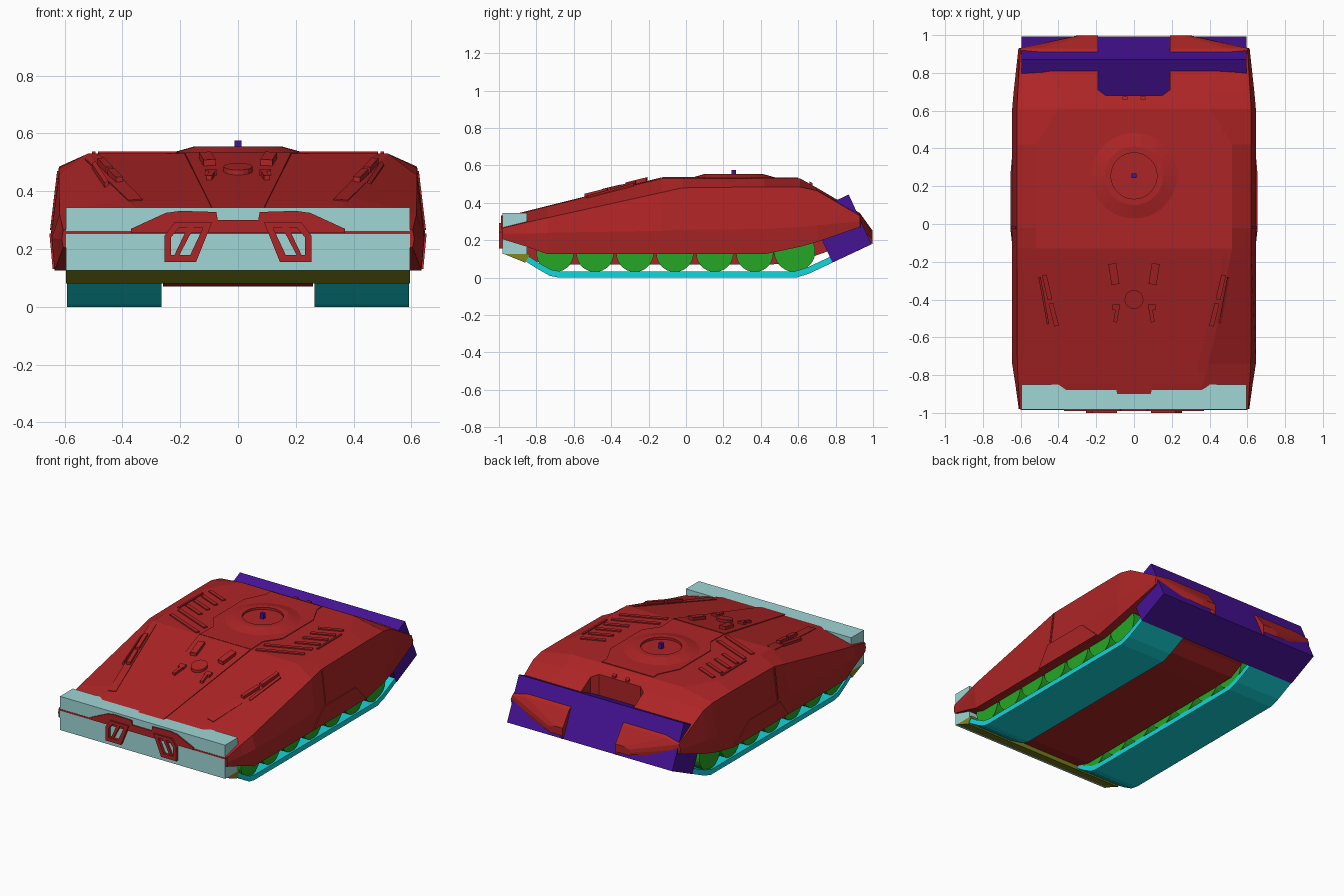
import bpy, bmesh, math
from mathutils import Vector
from mathutils.bvhtree import BVHTree


def material(name, r, g, b):
    m = bpy.data.materials.new(name)
    m.diffuse_color = (r, g, b, 1)
    return m


RED = material("hull red", 0.42, 0.018, 0.019)
PALE = material("pale teal", 0.35, 0.67, 0.67)
PURPLE = material("purple", 0.061, 0.006, 0.30)
GREEN = material("wheel green", 0.018, 0.38, 0.018)
CYAN = material("track cyan", 0.007, 0.66, 0.70)
OLIVE = material("olive", 0.22, 0.25, 0.012)


def make(name, verts, faces, mat, mirror=False):
    me = bpy.data.meshes.new(name)
    me.from_pydata([tuple(v) for v in verts], [], faces)
    bm = bmesh.new()
    bm.from_mesh(me)
    bmesh.ops.recalc_face_normals(bm, faces=bm.faces)
    bm.to_mesh(me)
    bm.free()
    me.materials.append(mat)
    ob = bpy.data.objects.new(name, me)
    bpy.context.collection.objects.link(ob)
    if mirror:
        ob.modifiers.new("mirror", 'MIRROR')
    return ob


def loft(name, rings, mat, mirror=False, closed=False):
    """Skin equal-length rings; cap the ends, or close into a loop."""
    n, k = len(rings[0]), len(rings)
    verts = [v for r in rings for v in r]
    faces = [(i * n + j, i * n + (j + 1) % n, (i + 1) % k * n + (j + 1) % n, (i + 1) % k * n + j)
             for i in range(k if closed else k - 1) for j in range(n)]
    if not closed:
        faces += [tuple(range(n)), tuple(range((k - 1) * n, k * n))]
    return make(name, verts, faces, mat, mirror)


def place(axis, p, d):
    return {'x': (d, p[0], p[1]), 'y': (p[0], d, p[1]), 'z': (p[0], p[1], d)}[axis]


def prism(name, pts, axis, a, b, mat, mirror=False):
    return loft(name, [[place(axis, p, d) for p in pts] for d in (a, b)], mat, mirror)


def circle(u, v, r, n):
    return [(u + r * math.cos(2 * math.pi * i / n), v + r * math.sin(2 * math.pi * i / n))
            for i in range(n)]


# Hull: y, floor x, floor z, then lower edge, widest line, shoulder, roof edge (x, z)
sections = [
    (-0.98, 0.26, 0.19, (0.605, 0.205), (0.61, 0.235), (0.605, 0.265), (0.34, 0.315)),
    (-0.85, 0.26, 0.10, (0.62, 0.165), (0.628, 0.235), (0.612, 0.296), (0.365, 0.352)),
    (-0.74, 0.26, 0.07, (0.635, 0.125), (0.645, 0.24), (0.618, 0.32), (0.39, 0.38)),
    (-0.13, 0.26, 0.07, (0.635, 0.125), (0.647, 0.25), (0.62, 0.455), (0.52, 0.53)),
    (-0.02, 0.26, 0.07, (0.635, 0.125), (0.647, 0.255), (0.62, 0.48), (0.52, 0.53)),
    (0.42, 0.26, 0.07, (0.635, 0.125), (0.647, 0.26), (0.62, 0.485), (0.52, 0.53)),
    (0.61, 0.26, 0.075, (0.635, 0.165), (0.645, 0.27), (0.62, 0.485), (0.40, 0.53)),
    (0.70, 0.26, 0.12, (0.63, 0.19), (0.637, 0.28), (0.615, 0.465), (0.39, 0.48)),
    (0.93, 0.26, 0.20, (0.605, 0.27), (0.612, 0.30), (0.60, 0.33), (0.50, 0.345)),
    (0.998, 0.20, 0.18, (0.28, 0.20), (0.30, 0.22), (0.29, 0.24), (0.25, 0.25)),
]
rings = []
for y, fx, fz, low, mid, sh, top in sections:
    half = [(fx, fz), (fx, low[1]), low, mid, sh, top]
    rings.append([(x, y, z) for x, z in half] + [(-x, y, z) for x, z in reversed(half)])
hull = loft("hull", rings, RED)
tree = BVHTree.FromPolygons([v.co.copy() for v in hull.data.vertices],
                            [tuple(p.vertices) for p in hull.data.polygons])

# Rear notch in the hull roof
notch = prism("notch_cutter", [(-0.15, 0.68), (0.15, 0.68), (0.19, 0.71), (0.19, 1.1),
                               (-0.19, 1.1), (-0.19, 0.71)], 'z', 0.14, 0.7, RED)
notch.hide_render = True
notch.hide_set(True)
cut = hull.modifiers.new("notch", 'BOOLEAN')
cut.object, cut.operation, cut.solver = notch, 'DIFFERENCE', 'EXACT'


def plate(name, pts, h, axis='z', mirror=True):
    """Raised plate that follows the hull surface under its outline."""
    out = Vector(place(axis, (0, 0), 1))
    base = [tree.ray_cast(Vector(place(axis, p, 2)), -out)[0] for p in pts]
    return loft(name, [[b - out * 0.02 for b in base], [b + out * h for b in base]], RED, mirror)


def bar(name, a, b, w, h, axis='z'):
    a, b = Vector(a), Vector(b)
    s = Vector((a.y - b.y, b.x - a.x)).normalized() * w / 2
    return plate(name, [a - s, b - s, b + s, a + s], h, axis)


# Roof panels
plate("front_deck_panel", [(-0.09, -0.9), (0.09, -0.9), (0.185, -0.135), (-0.185, -0.135)],
      0.006, mirror=False)
half = [(0.185, -0.13), (0.18, 0.0), (0.25, 0.1), (0.25, 0.42), (0.185, 0.55), (0.185, 0.6)]
plate("roof_panel", half + [(-x, y) for x, y in reversed(half)], 0.004, mirror=False)

# Hatch ring with sunken centre and a small stud
loft("hatch_ring", [[(x, y, z) for x, y in circle(0, 0.255, r, 32)] for r, z in
                    ((0.23, 0.52), (0.23, 0.533), (0.155, 0.554), (0.122, 0.554),
                     (0.122, 0.54))], RED)
prism("sight_stud", [(-0.012, 0.243), (0.012, 0.243), (0.012, 0.267), (-0.012, 0.267)],
      'z', 0.53, 0.575, PURPLE)

# Engine grille bars
for i in range(6):
    y = 0.40 - 0.08 * i
    inner = 0.34 if i < 4 else 0.21
    bar("grille_bar", (0.48, y), (inner, y - (0.48 - inner) * 0.42), 0.024, 0.007)
bar("side_rail", (0.5, 0.1), (0.5, 0.35), 0.012, 0.007)

# Front deck fittings
bar("slope_channel", (0.505, -0.16), (0.355, -0.79), 0.05, 0.004)
bar("slope_handle", (0.475, -0.27), (0.445, -0.40), 0.025, 0.02)
bar("slope_handle", (0.44, -0.42), (0.41, -0.54), 0.025, 0.02)
bar("slope_hinge", (0.50, -0.28), (0.455, -0.53), 0.012, 0.016)
bar("vision_block", (0.115, -0.21), (0.098, -0.32), 0.042, 0.026)
bar("deck_latch", (0.085, -0.43), (0.10, -0.52), 0.02, 0.02)
bar("latch_head", (0.075, -0.44), (0.115, -0.44), 0.03, 0.02)
plate("driver_hatch", circle(0, -0.40, 0.05, 16), 0.022, mirror=False)
plate("notch_tooth", [(0.035, 0.66), (0.06, 0.66), (0.06, 0.675), (0.035, 0.675)], 0.012)

# Side panel lines and skirt plate
bar("side_seam", (-0.02, 0.265), (-0.02, 0.47), 0.012, 0.005, 'x')
plate("skirt_plate", [(-0.14, 0.13), (0.41, 0.13), (0.28, 0.253), (-0.04, 0.253)], 0.006, 'x')

# Pale front block with olive lower lip
prism("front_block", [(-0.97, 0.125), (-0.85, 0.125), (-0.85, 0.344), (-0.97, 0.344)],
      'x', -0.595, 0.595, PALE)
prism("front_lip", [(-0.97, 0.125), (-0.83, 0.125), (-0.86, 0.08)], 'x', -0.595, 0.595, OLIVE)

# Nose trim: thin edge strip and raised centre brow with a pale gap
prism("nose_strip", [(-0.6, 0.252), (0.6, 0.252), (0.6, 0.262), (-0.6, 0.262)],
      'y', -0.984, -0.96, RED)
# (hull nose is hidden behind these pale face panels)
prism("upper_face", [(-0.595, 0.262), (0.595, 0.262), (0.595, 0.344), (-0.595, 0.344)],
      'y', -0.982, -0.96, PALE)
prism("lower_face", [(-0.595, 0.125), (0.595, 0.125), (0.595, 0.252), (-0.595, 0.252)],
      'y', -0.982, -0.96, PALE)
prism("nose_brow", [(0, 0.256), (0.37, 0.256), (0.37, 0.27), (0.25, 0.325), (0.2, 0.332),
                    (0.075, 0.328), (0.07, 0.30), (0, 0.30)], 'y', -0.99, -0.96, RED, True)

# Tow frames
outer = [(0.145, 0.155), (0.255, 0.155), (0.255, 0.245), (0.22, 0.292), (0.09, 0.292)]
inner = [(0.165, 0.18), (0.232, 0.18), (0.232, 0.24), (0.205, 0.272), (0.122, 0.272)]
loft("tow_frame", [[(x, y, z) for x, z in loop] for loop, y in
                   ((outer, -0.97), (outer, -1.0), (inner, -1.0), (inner, -0.97))],
     RED, True, closed=True)
prism("tow_frame_brace", [(0.205, 0.175), (0.222, 0.175), (0.172, 0.28), (0.15, 0.28)],
      'y', -0.995, -0.97, RED, True)

# Tilted purple rear block
prism("rear_block", [(0.783, 0.08), (0.992, 0.178), (0.87, 0.444), (0.66, 0.346)],
      'x', -0.595, 0.595, PURPLE)

# Tracks: open bands under the wheels
outer = [(-0.90, 0.115), (-0.80, 0.05), (-0.73, 0.01), (-0.68, 0), (0.59, 0),
         (0.66, 0.022), (0.82, 0.098)]
inner = [(0.80, 0.125), (0.65, 0.055), (0.58, 0.033), (-0.67, 0.033),
         (-0.72, 0.042), (-0.79, 0.08), (-0.87, 0.135)]
prism("track", outer + inner, 'x', 0.265, 0.592, CYAN, True)

# Road wheels
for i in range(7):
    r = 0.10 if i < 6 else 0.11
    prism("road_wheel", circle(-0.70 + 0.2135 * i, 0.03 + r, r, 28), 'x', 0.27, 0.58, GREEN, True)
